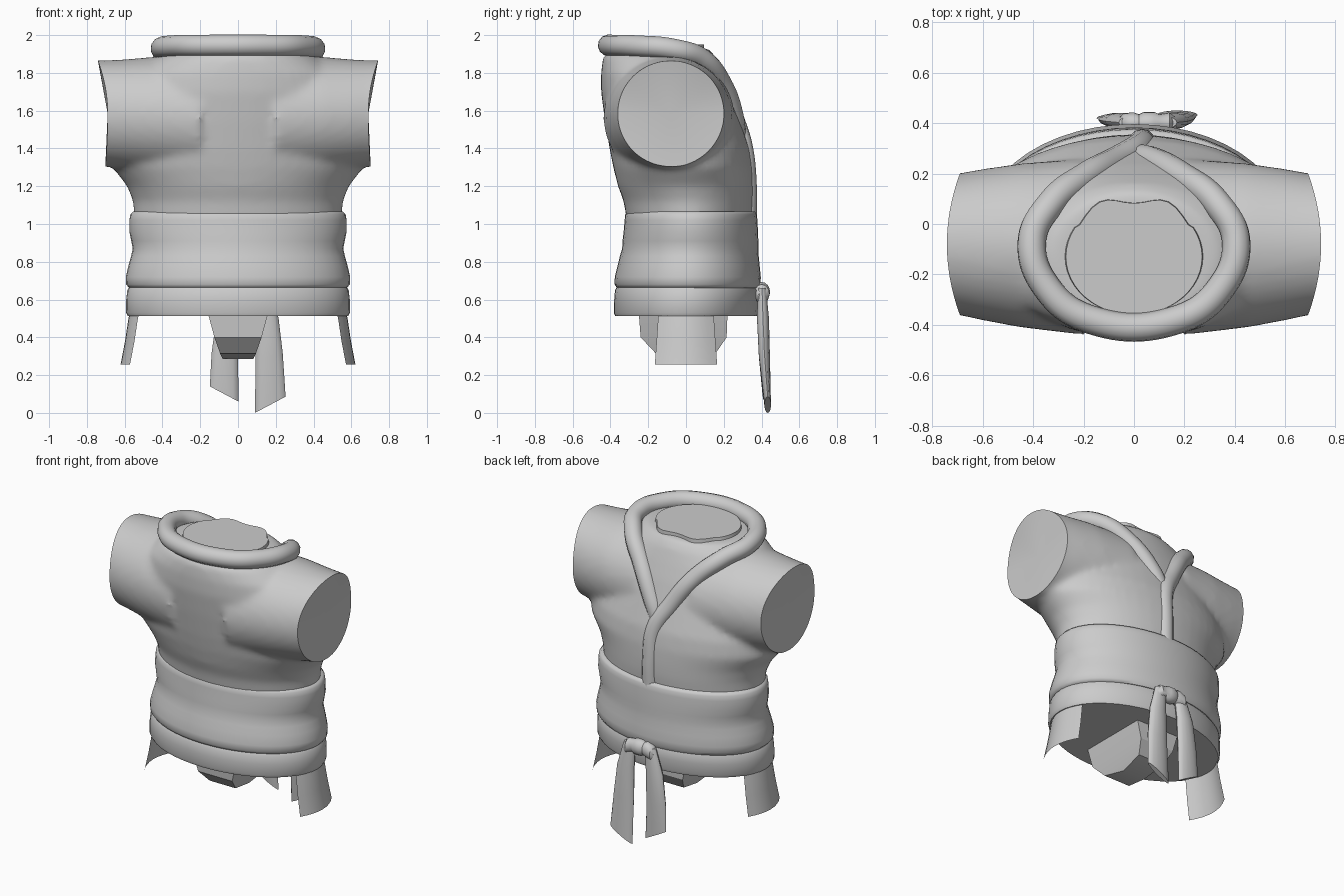
import bpy, bmesh
from math import sin, cos, pi, radians
from mathutils import Vector

if "Cube" in bpy.data.objects:
    bpy.data.objects.remove(bpy.data.objects["Cube"])

cloth = bpy.data.materials.new("grey_cloth")
cloth.use_nodes = True
GREY = (0.6, 0.6, 0.6, 1)
cloth.diffuse_color = GREY
cloth.node_tree.nodes["Principled BSDF"].inputs["Base Color"].default_value = GREY


def add_mesh(name, bm, angle=40):
    bmesh.ops.recalc_face_normals(bm, faces=bm.faces)
    mesh = bpy.data.meshes.new(name)
    bm.to_mesh(mesh)
    bm.free()
    obj = bpy.data.objects.new(name, mesh)
    bpy.context.collection.objects.link(obj)
    mesh.materials.append(cloth)
    smooth(obj, angle)
    return obj


def smooth(obj, angle):
    bpy.ops.object.select_all(action='DESELECT')
    obj.select_set(True)
    bpy.context.view_layer.objects.active = obj
    bpy.ops.object.shade_smooth_by_angle(angle=radians(angle))


def baked(obj):
    """Mesh of an object with its modifiers or bevel applied."""
    deps = bpy.context.evaluated_depsgraph_get()
    return bpy.data.meshes.new_from_object(obj.evaluated_get(deps))


def ring_z(z, hx, back, front, cx=0, slope=0, n=48):
    """Horizontal oval; slope tilts it across x."""
    cy, hy = (back + front) / 2, (front - back) / 2
    return [Vector((cx + hx * cos(a), cy + hy * sin(a), z + slope * hx * cos(a)))
            for a in (2 * pi * i / n for i in range(n))]


def ring_x(x, cy, cz, ry, rz, n=40):
    """Upright oval across the x axis."""
    return [Vector((x, cy + ry * cos(a), cz + rz * sin(a)))
            for a in (2 * pi * i / n for i in range(n))]


def loft(bm, rings):
    rows = [[bm.verts.new(p) for p in r] for r in rings]
    n = len(rows[0])
    for low, high in zip(rows, rows[1:]):
        for i in range(n):
            j = (i + 1) % n
            bm.faces.new((low[i], low[j], high[j], high[i]))
    bm.faces.new(rows[0][::-1])
    bm.faces.new(rows[-1])


def loft_object(name, rings, angle=40):
    bm = bmesh.new()
    loft(bm, rings)
    return add_mesh(name, bm, angle)


# Jacket: torso and two sleeves fused into one smooth skin
TORSO = [(1.0, .54, -.31, .345), (1.12, .55, -.33, .355), (1.2, .58, -.36, .355),
         (1.3, .655, -.385, .35), (1.4, .66, -.405, .335), (1.55, .63, -.43, .285),
         (1.7, .59, -.45, .235), (1.8, .53, -.45, .195), (1.88, .42, -.44, .16),
         (1.93, .33, -.39, .12)]
SLEEVE = [(.2, -.09, 1.56, .35, .33), (.45, -.085, 1.575, .325, .31),
          (.6, -.082, 1.58, .30, .29), (.7, -.08, 1.585, .28, .28),
          (.85, -.08, 1.585, .28, .28)]
bm = bmesh.new()
loft(bm, [ring_z(*r) for r in TORSO])
for side in (1, -1):
    loft(bm, [ring_x(side * r[0], *r[1:]) for r in SLEEVE])
jacket = add_mesh("jacket", bm)
remesh = jacket.modifiers.new("fuse", 'REMESH')
remesh.mode, remesh.voxel_size = 'VOXEL', 0.02
relax = jacket.modifiers.new("relax", 'SMOOTH')
relax.factor, relax.iterations = 0.5, 8
bm = bmesh.new()
bm.from_mesh(baked(jacket))
bpy.data.objects.remove(jacket)

# Trim the sleeves flat, close them, then flare the rims
for side in (1, -1):
    cut = bmesh.ops.bisect_plane(bm, geom=bm.verts[:] + bm.edges[:] + bm.faces[:],
                                 plane_co=(side * .69, 0, 0), plane_no=(side, 0, 0),
                                 clear_outer=True)
    edges = [e for e in cut["geom_cut"] if isinstance(e, bmesh.types.BMEdge)]
    cap = bmesh.ops.holes_fill(bm, edges=edges)["faces"]
    bmesh.ops.poke(bm, faces=cap)
for v in bm.verts:
    fall = max(0, (abs(v.co.x) - .45) / .24) ** 2
    s = (v.co.z - 1.585) / .275
    flare = (.05 if s > 0 else .012) * s * s * fall
    v.co.x += flare if v.co.x > 0 else -flare
add_mesh("jacket", bm)

# Neck of the undershirt with a scalloped front edge
neck = []
for z, grow in ((1.8, 1.1), (1.95, 1.0)):
    ring = ring_z(z, .27 * grow, -.36, .1 * grow)
    for i, p in enumerate(ring):
        if p.y > 0:
            p.y += .018 * cos(i * pi / 4)
    neck.append(ring)
loft_object("undershirt_neck", neck)

# Collar: rolled band from the overlapping front strip round the neck
COLLAR = [(.03, .318, 1.02), (.03, .318, 1.2), (.015, .298, 1.4), (-.07, .25, 1.56),
          (-.19, .188, 1.74), (-.33, .08, 1.875), (-.405, -.07, 1.925),
          (-.34, -.26, 1.942), (-.17, -.38, 1.945)]
path = COLLAR + [(-x, y, z) for x, y, z in COLLAR[:2:-1]] + [(.01, .262, 1.44)]
curve = bpy.data.curves.new("collar_path", 'CURVE')
curve.dimensions = '3D'
curve.bevel_depth, curve.bevel_resolution, curve.use_fill_caps = .057, 4, True
spline = curve.splines.new('BEZIER')
spline.bezier_points.add(len(path) - 1)
for point, co in zip(spline.bezier_points, path):
    point.co = co
    point.handle_left_type = point.handle_right_type = 'AUTO'
guide = bpy.data.objects.new("collar_guide", curve)
bpy.context.collection.objects.link(guide)
bm = bmesh.new()
bm.from_mesh(baked(guide))
bpy.data.objects.remove(guide)
add_mesh("collar", bm)

# Wide folded sash
SASH = [(.66, .575, -.365, .385), (.68, .592, -.378, .395), (.72, .594, -.377, .396),
        (.78, .58, -.362, .39), (.83, .566, -.35, .385), (.87, .557, -.338, .383),
        (.91, .565, -.336, .383), (.96, .575, -.33, .381), (1.02, .575, -.325, .378),
        (1.05, .57, -.322, .375), (1.067, .555, -.31, .365)]
loft_object("sash", [ring_z(*r) for r in SASH], 60)

# Narrow belt below it
BELT = [(.512, .583, -.375, .375), (.53, .593, -.382, .382), (.6, .592, -.38, .385),
        (.65, .586, -.376, .385), (.668, .574, -.365, .375)]
loft_object("belt", [ring_z(*r) for r in BELT])

# Belt knot and its two hanging tails
loft_object("belt_knot", [ring_x(x, .4, z, ry, rz, 16) for x, z, ry, rz in (
    (-.06, .61, .02, .03), (-.04, .625, .04, .05), (0, .64, .042, .05),
    (.02, .64, .035, .043), (.04, .64, .045, .053), (.08, .64, .045, .053),
    (.1, .64, .035, .043), (.14, .63, .042, .05), (.17, .61, .02, .03))])
TAILS = {
    "belt_tail_right": [(.66, .04, .38, .425, -.02, 0), (.5, .06, .375, .44, -.055, 0),
                        (.3, .07, .385, .44, -.07, -.2), (.1, .076, .405, .435, -.073, -.53)],
    "belt_tail_left": [(.66, .04, .38, .425, .13, 0), (.5, .06, .375, .44, .155, 0),
                       (.3, .072, .385, .445, .165, .2), (.043, .081, .415, .45, .171, .53)]}
for name, rows in TAILS.items():
    loft_object(name, [ring_z(*r, n=14) for r in rows])

# Curved side flaps under the belt
for side, name in ((1, "left_flap"), (-1, "right_flap")):
    bm = bmesh.new()
    rows = []
    for z, x, half in ((.56, .565, .145), (.5, .58, .148), (.38, .598, .156), (.255, .622, .165)):
        rows.append([bm.verts.new((side * (x - .05 * t * t), half * t, z))
                     for t in (i / 4 - 1 for i in range(9))])
    for a, b in zip(rows, rows[1:]):
        for i in range(8):
            bm.faces.new((a[i], a[i + 1], b[i + 1], b[i]))
    bmesh.ops.solidify(bm, geom=bm.faces[:], thickness=.012)
    add_mesh(name, bm)

# Crotch of the undergarment, a faceted saddle
bm = bmesh.new()
for y, z, half in ((-.25, .53, .16), (-.24, .40, .125), (-.16, .315, .095), (0, .285, .08),
                   (.16, .32, .095), (.215, .40, .125), (.22, .53, .16)):
    for x in (half, -half):
        bm.verts.new((x, y, z))
bmesh.ops.convex_hull(bm, input=bm.verts[:])
add_mesh("crotch", bm, 25)
